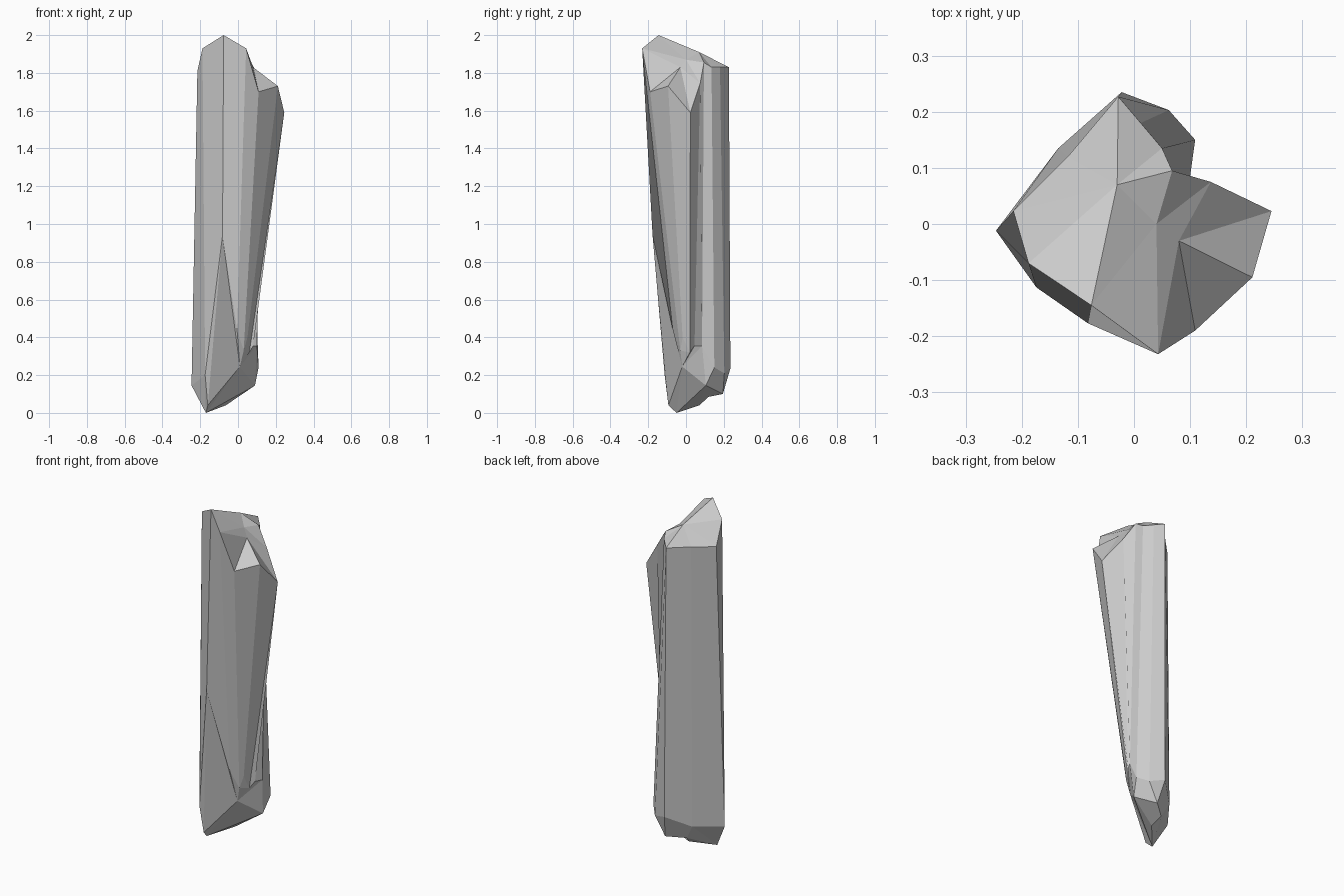
import bpy, bmesh

if "Cube" in bpy.data.objects:
    bpy.data.objects.remove(bpy.data.objects["Cube"])

# Long column edges, counter-clockwise from the front: (top point, bottom point)
columns = [
    ((0.043, -0.232, 1.93), (-0.005, -0.07, 0.44)),
    ((0.109, -0.19, 1.70), (0.03, -0.03, 0.33)),
    ((0.211, -0.095, 1.73), (0.05, -0.018, 0.40)),
    ((0.245, 0.023, 1.59), (0.06, 0.02, 0.32)),
    ((0.137, 0.075, 1.745), (0.08, 0.045, 0.355)),
    ((0.068, 0.095, 1.855), (0.10, 0.085, 0.355)),
    ((0.05, 0.135, 1.83), (0.109, 0.15, 0.24)),
    ((0.012, 0.180, 1.83), (0.062, 0.203, 0.21)),
    ((-0.028, 0.227, 1.83), (-0.022, 0.235, 0.235)),
    ((-0.118, 0.12, 1.82), (-0.135, 0.135, 0.17)),
    ((-0.215, 0.023, 1.81), (-0.246, -0.012, 0.145)),
    ((-0.188, -0.07, 1.93), (-0.174, -0.113, 0.20)),
    ((-0.076, -0.145, 2.0), (-0.082, -0.177, 0.94)),
]

bm = bmesh.new()
top = [bm.verts.new(c[0]) for c in columns]
low = [bm.verts.new(c[1]) for c in columns]
n = len(columns)


def fan(hub, rim):
    for a, b in zip(rim, rim[1:]):
        bm.faces.new((hub, a, b))


# Long flat sides
for i in range(n):
    j = (i + 1) % n
    bm.faces.new((low[i], low[j], top[j], top[i]))

# Sloping broken top: three fans around interior points
centre = bm.verts.new((0.04, 0.0, 1.87))
dip = bm.verts.new((0.08, -0.03, 1.83))
crest = bm.verts.new((-0.03, 0.07, 1.91))
fan(dip, top[0:5])
fan(crest, top[5:13])
fan(centre, [top[12], top[0], dip, top[4], top[5], crest, top[12]])

# Chipped tapering foot
tip = bm.verts.new((-0.17, -0.05, 0.0))
front_tip = bm.verts.new((-0.16, -0.093, 0.04))
notch = bm.verts.new((0.01, -0.02, 0.245))
keel = bm.verts.new((-0.065, 0.07, 0.04))
back_left = bm.verts.new((-0.09, 0.12, 0.085))
back = bm.verts.new((0.0, 0.195, 0.10))
right = bm.verts.new((0.09, 0.105, 0.145))

fan(low[12], [low[11], front_tip, notch, low[0]])       # front chip
fan(notch, [low[0], low[1], low[3], low[4], low[5], right, tip, front_tip])
fan(tip, [front_tip, low[11], low[10], low[9], back_left, keel, right])
for face in ((low[1], low[2], low[3]),
             (low[5], low[6], right),
             (low[6], low[7], back, right),
             (low[7], low[8], back),
             (low[8], low[9], back_left, back),
             (back_left, back, right, keel)):
    bm.faces.new(face)

bmesh.ops.recalc_face_normals(bm, faces=bm.faces)
mesh = bpy.data.meshes.new("stone_shard")
bm.to_mesh(mesh)
bm.free()
bpy.context.collection.objects.link(bpy.data.objects.new("stone_shard", mesh))
